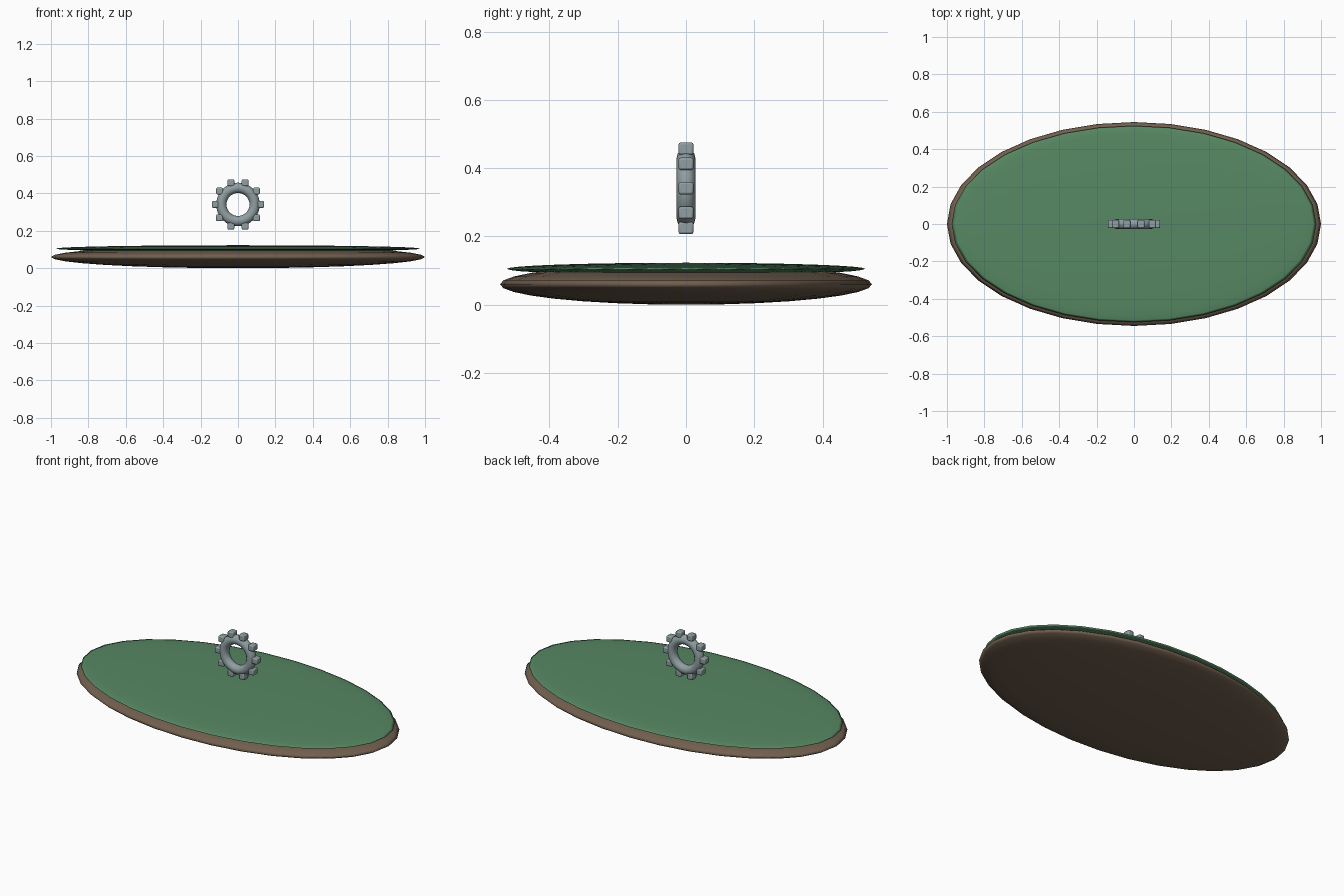
import bpy
import math

if "Cube" in bpy.data.objects:
    bpy.data.objects.remove(bpy.data.objects["Cube"])


def material(name, color):
    m = bpy.data.materials.new(name)
    m.diffuse_color = (*color, 1)
    m.use_nodes = True
    m.node_tree.nodes["Principled BSDF"].inputs["Base Color"].default_value = m.diffuse_color
    return m


earth = material("earth brown", (0.165, 0.115, 0.078))
grass = material("grass green", (0.095, 0.245, 0.125))
metal = material("metal grey", (0.28, 0.345, 0.36))


def finish(name, mat, smooth=True):
    ob = bpy.context.object
    ob.name = name
    ob.data.materials.append(mat)
    if smooth:
        bpy.ops.object.shade_smooth()
    return ob


def disc(name, z, radii, mat):
    """Flattened sphere used as a lens-shaped slab."""
    bpy.ops.mesh.primitive_uv_sphere_add(segments=32, ring_count=16, radius=1, location=(0, 0, z))
    bpy.context.object.scale = radii
    bpy.ops.object.transform_apply(location=False, rotation=False, scale=True)
    return finish(name, mat)


# Ground slabs
disc("earth_base", 0.06, (1.0, 0.545, 0.06), earth)
disc("grass_top", 0.105, (0.975, 0.525, 0.018), grass)

# Floating gear ring, facing front
GEAR_Z = 0.341
bpy.ops.mesh.primitive_torus_add(major_segments=32, minor_segments=12,
                                 major_radius=0.089, minor_radius=0.0275,
                                 location=(0, 0, GEAR_Z), rotation=(math.pi / 2, 0, 0))
finish("gear_ring", metal)

# Upright rounded teeth around the ring
for i in range(10):
    a = math.radians(36 * i)
    bpy.ops.mesh.primitive_cube_add(size=1, location=(0.122 * math.cos(a), 0,
                                                      GEAR_Z + 0.122 * math.sin(a)))
    bpy.context.object.scale = (0.036, 0.044, 0.036)
    bpy.ops.object.transform_apply(location=False, rotation=False, scale=True)
    tooth = finish(f"gear_tooth_{i + 1}", metal, smooth=False)
    bevel = tooth.modifiers.new("rounded edges", "BEVEL")
    bevel.width = 0.006
    bevel.segments = 2
    bpy.ops.object.shade_smooth_by_angle(angle=math.radians(40))
